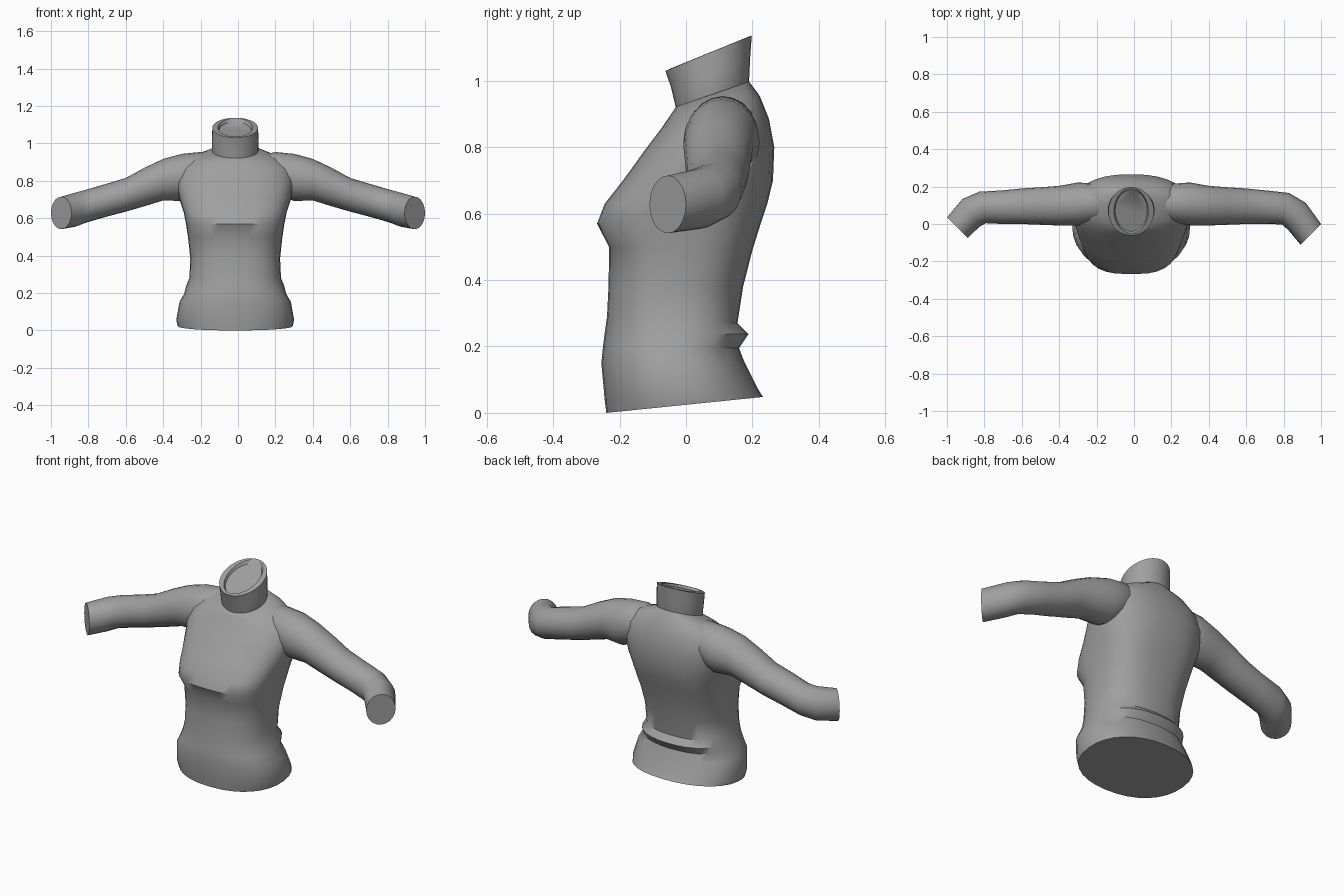
import bpy, bmesh, math
from mathutils import Vector

grey = bpy.data.materials.new("plain grey")
grey.diffuse_color = (0.35, 0.35, 0.35, 1)
XC = -0.015  # the trunk sits slightly off centre


def loft(name, rings):
    """Skin a list of point rings and close both ends."""
    bm = bmesh.new()
    loops = [[bm.verts.new(p) for p in ring] for ring in rings]
    n = len(loops[0])
    for a, b in zip(loops, loops[1:]):
        for i in range(n):
            j = (i + 1) % n
            bm.faces.new((a[i], a[j], b[j], b[i]))
    bm.faces.new(loops[0])
    bm.faces.new(loops[-1])
    bmesh.ops.recalc_face_normals(bm, faces=bm.faces)
    mesh = bpy.data.meshes.new(name)
    bm.to_mesh(mesh)
    bm.free()
    mesh.materials.append(grey)
    mesh.shade_smooth()
    mesh.set_sharp_from_angle(angle=math.radians(48))
    obj = bpy.data.objects.new(name, mesh)
    bpy.context.collection.objects.link(obj)
    return obj


def power(v, n):
    return math.copysign(abs(v) ** (2 / n), v)


def tilted_ring(half_width, yf, zf, yb, zb, n=2.0, count=32):
    """Superellipse running from a front point to a back point."""
    pts = []
    for i in range(count):
        t = 2 * math.pi * i / count
        k = (power(math.sin(t), n) + 1) / 2
        pts.append(Vector((XC + half_width * power(math.cos(t), n),
                           yf + (yb - yf) * k, zf + (zb - zf) * k)))
    return pts


# Torso: half width, front y, front z, back y, back z, squareness
torso = [
    (0.308, -0.240, 0.000, 0.232, 0.048, 2.2),
    (0.315, -0.245, 0.040, 0.215, 0.075, 2.2),
    (0.298, -0.255, 0.150, 0.175, 0.155, 2.3),
    (0.272, -0.250, 0.200, 0.160, 0.195, 2.3),
    (0.262, -0.245, 0.240, 0.188, 0.237, 2.3),   # waist fold
    (0.245, -0.238, 0.290, 0.155, 0.270, 2.4),
    (0.240, -0.233, 0.390, 0.172, 0.380, 2.5),
    (0.252, -0.232, 0.500, 0.200, 0.490, 2.6),
    (0.263, -0.268, 0.570, 0.225, 0.570, 2.9),   # bust
    (0.275, -0.245, 0.630, 0.245, 0.630, 2.8),
    (0.298, -0.190, 0.700, 0.262, 0.700, 2.5),
    (0.315, -0.125, 0.790, 0.266, 0.800, 2.4),
    (0.298, -0.072, 0.860, 0.250, 0.885, 2.3),
    (0.230, -0.045, 0.900, 0.222, 0.955, 2.2),   # shoulders
    (0.130, -0.030, 0.922, 0.190, 0.998, 2.0),
]
loft("torso", [tilted_ring(*r) for r in torso])

# Neck with a shallow sunken top
neck = [
    (0.115, -0.025, 0.895, 0.185, 0.965),
    (0.124, -0.032, 0.925, 0.190, 1.000),
    (0.125, -0.045, 0.980, 0.193, 1.065),
    (0.122, -0.062, 1.030, 0.198, 1.137),
    (0.092, -0.050, 1.036, 0.190, 1.134),
    (0.086, -0.040, 1.025, 0.182, 1.115),
]
loft("neck", [tilted_ring(*r) for r in neck])

# Arm: centre x, y, z, half depth, half height, yaw in degrees
arm = [
    (0.100, 0.110, 0.860, 0.060, 0.070, 0),
    (0.200, 0.110, 0.842, 0.105, 0.112, 0),
    (0.300, 0.107, 0.818, 0.115, 0.126, 0),
    (0.400, 0.098, 0.806, 0.106, 0.111, 0),
    (0.500, 0.096, 0.767, 0.100, 0.103, 0),
    (0.600, 0.095, 0.725, 0.095, 0.090, 0),
    (0.700, 0.090, 0.697, 0.090, 0.088, 0),
    (0.810, 0.082, 0.665, 0.086, 0.088, -12),
    (0.872, 0.040, 0.645, 0.087, 0.091, -32),    # elbow
    (0.945, -0.055, 0.628, 0.078, 0.087, -45),
]


def arm_ring(side, x, y, z, ry, rz, yaw, count=20):
    a = math.radians(yaw)
    if side < 0:  # the left forearm bends forward a little less
        y += 0.035 * max(0, (x - 0.78) / 0.165)
    pts = []
    for i in range(count):
        t = 2 * math.pi * i / count
        c = ry * math.cos(t)
        pts.append(Vector((side * (x - math.sin(a) * c),
                           y + math.cos(a) * c, z + rz * math.sin(t))))
    return pts


for side, name in ((1, "right_arm"), (-1, "left_arm")):
    loft(name, [arm_ring(side, *r) for r in arm])
